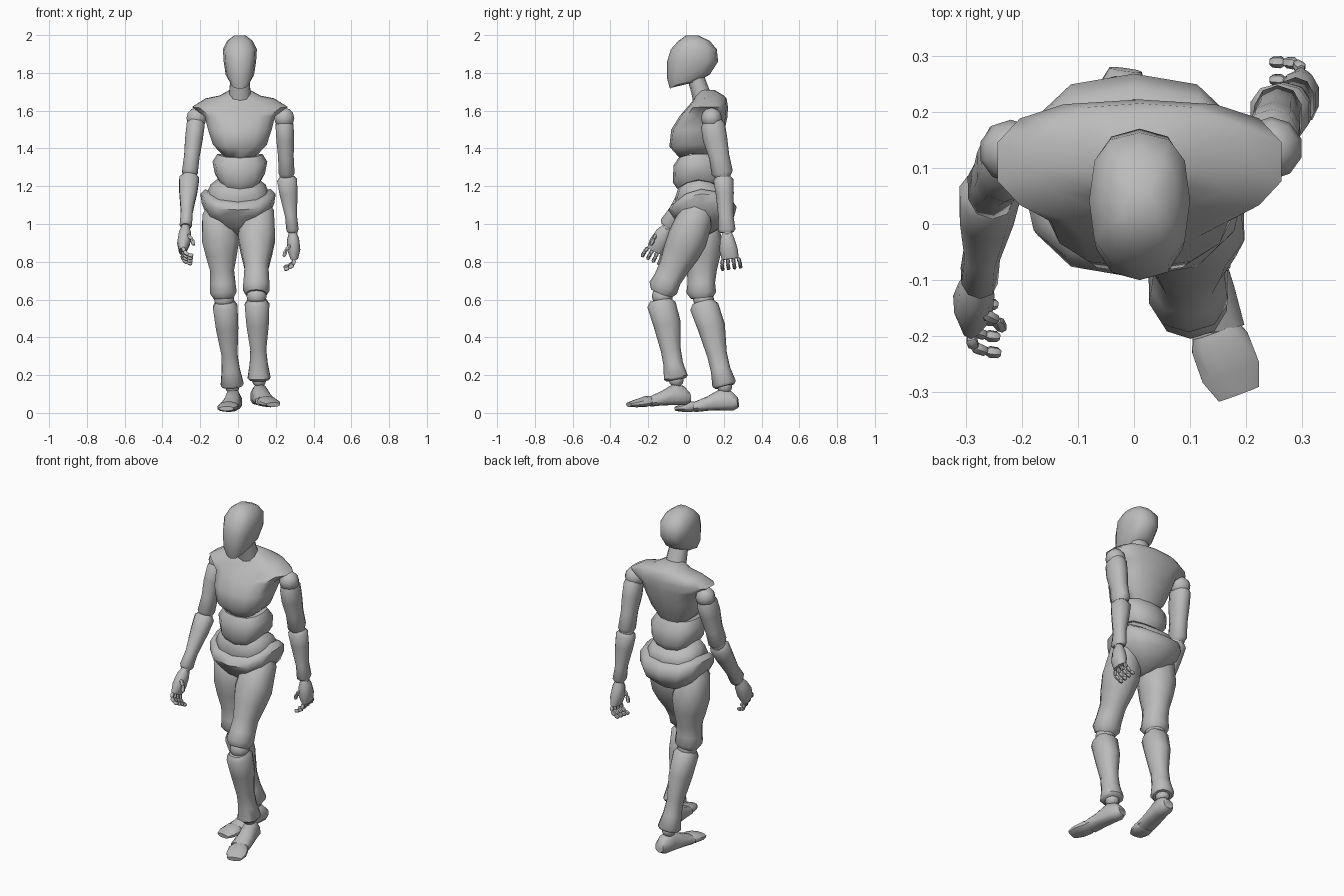
import bpy
import bmesh
import math
from mathutils import Vector

default_cube = bpy.data.objects.get("Cube")
if default_cube:
    bpy.data.objects.remove(default_cube, do_unlink=True)

# One plain grey for the whole figure
grey = bpy.data.materials.new("plain_grey")
grey.use_nodes = True
grey.diffuse_color = (0.5, 0.5, 0.5, 1)
grey.node_tree.nodes["Principled BSDF"].inputs["Base Color"].default_value = grey.diffuse_color


def finish(name, mesh_builder):
    """Turn a bmesh into a smooth object that keeps its hard edges."""
    bmesh.ops.recalc_face_normals(mesh_builder, faces=mesh_builder.faces)
    mesh = bpy.data.meshes.new(name)
    mesh_builder.to_mesh(mesh)
    mesh_builder.free()
    mesh.materials.append(grey)
    mesh.shade_smooth()
    mesh.set_sharp_from_angle(angle=math.radians(50))
    part = bpy.data.objects.new(name, mesh)
    bpy.context.collection.objects.link(part)
    return part


def loft(name, rings):
    """Skin a closed tube through rings of points."""
    builder = bmesh.new()
    loops = [[builder.verts.new(point) for point in ring] for ring in rings]
    for lower, upper in zip(loops, loops[1:]):
        for i in range(len(lower)):
            j = (i + 1) % len(lower)
            builder.faces.new((lower[i], lower[j], upper[j], upper[i]))
    builder.faces.new(loops[0])
    builder.faces.new(loops[-1])
    return finish(name, builder)


def rounded(sides, squareness):
    """Unit outline as (sideways, forward) pairs, slightly squared off."""
    outline = []
    for i in range(sides):
        angle = math.tau * i / sides
        pair = (math.sin(angle), math.cos(angle))
        outline.append([math.copysign(abs(v) ** squareness, v) for v in pair])
    return outline


def trunk(name, center_x, rows, sides=12):
    """Upright part; rows hold height, half width, front, back, front dip, back dip."""
    rings = []
    for height, width, front, back, front_dip, back_dip in rows:
        middle, depth = (front + back) / 2, (back - front) / 2
        ring = []
        for across, ahead in rounded(sides, 0.77):
            dip = front_dip if ahead > 0 else back_dip
            ring.append(Vector((center_x + width * across,
                                middle - depth * ahead,
                                height + dip * ahead * ahead)))
        rings.append(ring)
    return loft(name, rings)


def limb(name, start, end, profile, forward=(0, -1, 0), sides=10):
    """Tapered part; profile holds position, half width, front, back, optional tilt."""
    start, end = Vector(start), Vector(end)
    axis = (end - start).normalized()
    forward = Vector(forward)
    forward = (forward - axis * forward.dot(axis)).normalized()
    across_axis = axis.cross(forward)
    if across_axis.x < 0:
        across_axis.negate()
    outward = math.copysign(1, start.x)
    rings = []
    for along, width, front, back, *tilt in profile:
        center = start.lerp(end, along)
        slope = tilt[0] * outward if tilt else 0
        ring = []
        for across, ahead in rounded(sides, 0.88):
            depth = front if ahead > 0 else back
            ring.append(center + across_axis * width * across
                        + forward * depth * ahead
                        - axis * slope * width * across)
        rings.append(ring)
    return loft(name, rings)


def joint(name, center, radius):
    builder = bmesh.new()
    bmesh.ops.create_uvsphere(builder, u_segments=10, v_segments=6, radius=radius)
    bmesh.ops.translate(builder, verts=builder.verts, vec=Vector(center))
    return finish(name, builder)


# Head, neck and torso
trunk("head", 0.01, [
    (1.745, .05, -.085, .06, -.03, .01),
    (1.79, .075, -.1, .125, -.02, 0),
    (1.86, .086, -.1, .17, 0, 0),
    (1.925, .09, -.08, .163, 0, 0),
    (1.97, .068, -.04, .125, 0, 0),
    (1.998, .03, 0, .065, 0, 0)])
limb("neck", (.01, .1, 1.63), (.01, .05, 1.78),
     [(0, .06, .06, .06), (.5, .058, .048, .048), (1, .052, .045, .045)])
trunk("chest", 0.01, [
    (1.375, .1, -.03, .15, -.03, -.02),
    (1.42, .145, -.088, .18, -.01, 0),
    (1.5, .172, -.078, .205, 0, 0),
    (1.57, .19, -.035, .22, 0, 0),
    (1.62, .258, 0, .222, -.01, 0),
    (1.665, .185, .03, .215, -.02, 0),
    (1.68, .11, .04, .2, -.02, 0),
    (1.71, .055, .05, .15, -.03, 0)], sides=14)
trunk("abdomen", 0.01, [
    (1.235, .115, -.045, .175, -.05, -.035),
    (1.265, .132, -.07, .198, -.045, -.03),
    (1.33, .145, -.066, .185, -.02, -.01),
    (1.37, .12, -.04, .15, -.02, 0)])
trunk("waist", 0, [
    (1.1, .15, -.04, .2, -.02, -.02),
    (1.165, .165, -.06, .222, -.03, -.02),
    (1.21, .145, -.045, .2, -.03, -.03),
    (1.245, .1, -.03, .15, -.03, -.03)])
trunk("pelvis", 0, [
    (.945, .03, .03, .12, 0, 0),
    (.985, .09, -.03, .2, 0, 0),
    (1.04, .165, -.07, .255, 0, 0),
    (1.11, .192, -.095, .268, -.035, -.02),
    (1.16, .2, -.078, .245, -.06, -.035),
    (1.185, .175, -.055, .215, -.07, -.04)])

# Shared limb shapes
thigh = [(0, .06, .06, .06, .8), (.12, .094, .098, .095, .45), (.35, .102, .102, .11),
         (.52, .086, .094, .1), (.7, .066, .08, .078), (.85, .07, .08, .066),
         (.96, .074, .088, .07), (1.03, .055, .065, .05)]
shin = [(-.01, .052, .06, .05), (.05, .068, .08, .072), (.3, .062, .066, .08),
        (.62, .044, .052, .054), (.8, .05, .052, .052), (.97, .063, .064, .064),
        (1, .052, .052, .052)]
foot = [(0, .03, .025, .03), (.12, .043, .06, .042), (.35, .045, .08, .036),
        (.7, .052, .045, .03), (1, .055, .024, .03)]
toes = [(0, .045, .026, .024), (.2, .055, .03, .028), (.65, .056, .02, .022),
        (1, .04, .01, .014)]
upper_arm = [(0, .035, .04, .04), (.12, .05, .064, .064), (.35, .049, .068, .062),
             (.65, .043, .054, .054), (.93, .044, .058, .056), (1, .034, .04, .04)]
forearm = [(0, .04, .04, .04), (.06, .055, .053, .053), (.3, .05, .046, .05),
           (.7, .033, .04, .04), (.95, .034, .048, .046), (1, .026, .035, .035)]
palm = [(0, .02, .025, .025), (.25, .033, .042, .035), (.65, .036, .052, .045),
        (1, .02, .045, .045)]
digit = [(0, .007, .007, .007), (.25, .011, .011, .011), (.8, .01, .01, .01),
         (1, .006, .006, .006)]


def leg(side, hip, thigh_end, shin_top, ankle, heel, ball, toe_tip):
    up = (0, 0, 1)
    limb(side + "_thigh", hip, thigh_end, thigh)
    joint(side + "_knee", Vector(thigh_end).lerp(Vector(shin_top), 0.5), 0.056)
    limb(side + "_shin", shin_top, ankle, shin)
    joint(side + "_ankle", ankle, 0.04)
    limb(side + "_foot", heel, ball, foot, forward=up)
    limb(side + "_toes", ball, toe_tip, toes, forward=up)


def chain(name, points):
    for number, (first, second) in enumerate(zip(points, points[1:]), start=1):
        limb(f"{name}_{number}", first, second, digit, forward=(0.1, -1, 0.2), sides=6)


def arm(side, shoulder, elbow, wrist, knuckles):
    limb(side + "_upper_arm", shoulder, elbow, upper_arm)
    joint(side + "_shoulder", shoulder, 0.056)
    joint(side + "_elbow", elbow, 0.04)
    limb(side + "_forearm", elbow, wrist, forearm)
    joint(side + "_wrist", wrist, 0.026)
    limb(side + "_palm", wrist, knuckles, palm)

    # Curled fingers spread along the knuckles, thumb at the front
    wrist, knuckles = Vector(wrist), Vector(knuckles)
    down = (knuckles - wrist).normalized()
    inward = Vector((-math.copysign(1, wrist.x), 0, 0))
    spread = Vector((0, 1, 0))
    spread = (spread - down * spread.dot(down)).normalized()
    for name, place in zip(("index", "middle", "ring", "little"), (-3, -1, 1, 3)):
        base = knuckles + spread * place * 0.014
        middle = base + down * 0.026 + inward * 0.008 + spread * place * 0.002
        bend = middle + down * 0.018 + inward * 0.024
        tip = bend + inward * 0.026 + down * 0.006
        chain(f"{side}_{name}_finger", [base, middle, bend, tip])
    base = wrist.lerp(knuckles, 0.45) - spread * 0.035 + inward * 0.015
    middle = base + inward * 0.026 + down * 0.025
    tip = middle + inward * 0.014 + down * 0.036
    chain(side + "_thumb", [base, middle, tip])


# Walking pose
leg("left", (.1, .07, 1.075), (.097, -.12, .64), (.1, -.13, .595), (.112, -.052, .175),
    (.1, .02, .085), (.145, -.19, .063), (.187, -.303, .045))
leg("right", (-.1, .075, 1.065), (-.077, .09, .62), (-.07, .095, .585), (-.03, .205, .14),
    (-.015, .275, .058), (-.047, .045, .034), (-.062, -.055, .024))
arm("left", (.245, .135, 1.56), (.258, .197, 1.25), (.29, .217, .955), (.298, .235, .815))
arm("right", (-.22, .13, 1.56), (-.257, .06, 1.255), (-.277, -.1, .985), (-.293, -.165, .855))
